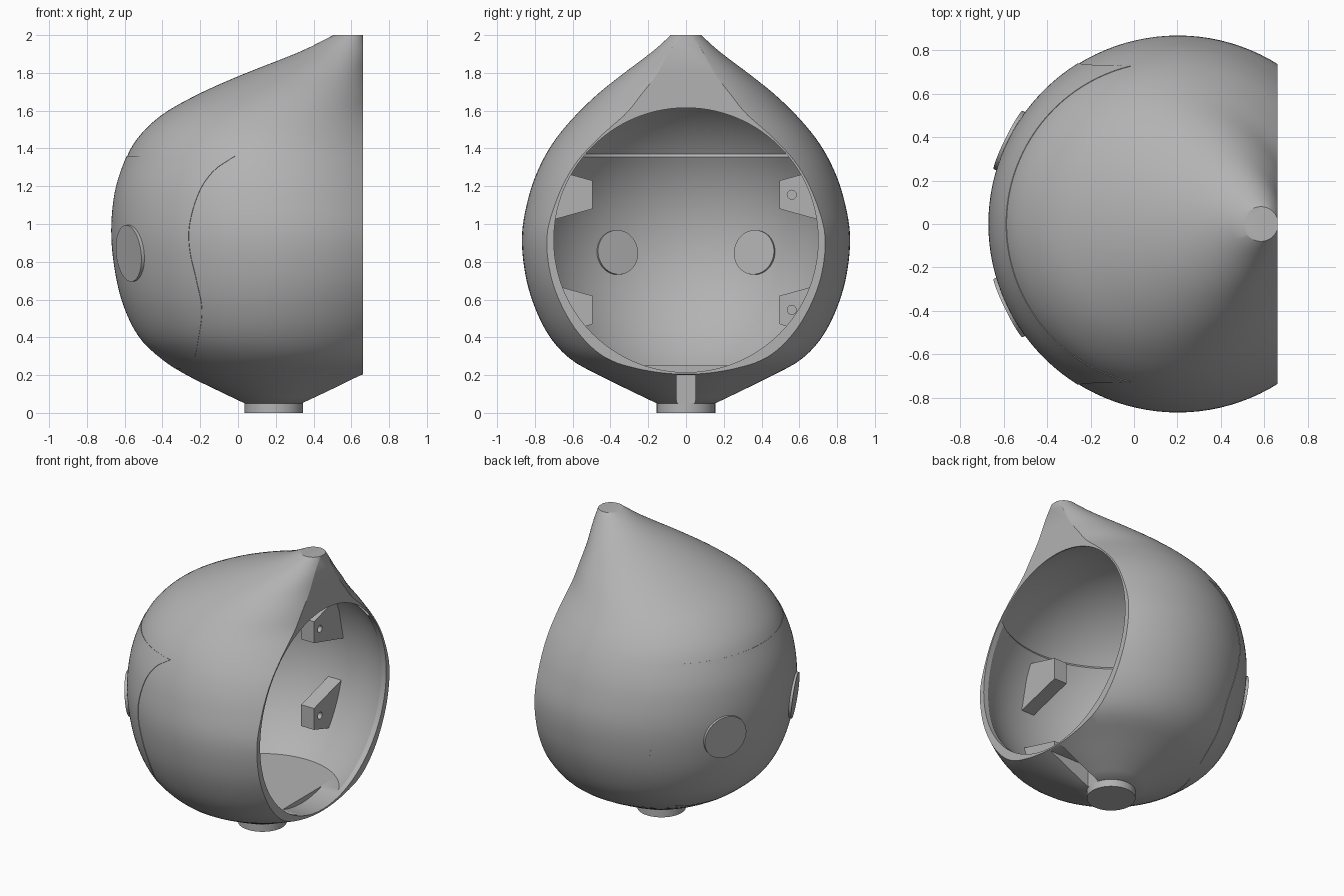
import bpy, bmesh, math
from mathutils import Vector

cube = bpy.data.objects.get("Cube")
if cube:
    bpy.data.objects.remove(cube, do_unlink=True)

grey = bpy.data.materials.new("plain grey")
grey.use_nodes = True
colour = (0.45, 0.45, 0.45, 1)
grey.diffuse_color = colour
grey.node_tree.nodes["Principled BSDF"].inputs["Base Color"].default_value = colour

AXIS = 0.19      # x of the vertical body axis
BACK = 0.662     # x of the flat open back
MID = 0.915      # height of the opening centre

# Outer skin: height, radius, x of the circle centre
SKIN = [(.05, .154, .19), (.12, .30, .19), (.2, .462, .19), (.276, .6, .21),
        (.387, .71, .2), (.545, .795, .2), (.73, .85, .205), (.945, .868, .2),
        (1.155, .83, .178), (1.315, .77, .165), (1.45, .69, .155), (1.58, .58, .18),
        (1.69, .465, .26), (1.79, .34, .36), (1.915, .175, .51), (2, .08, .585)]

# Edge of the face plate: height, x
SEAM = [(.235, -.3), (.27, -.24), (.387, -.21), (.545, -.19), (.705, -.22), (.865, -.255),
        (1.0, -.255), (1.18, -.2), (1.29, -.12), (1.36, -.015)]


def sample(table, z):
    """Smooth interpolation of a table keyed by height."""
    i = 0
    while i < len(table) - 2 and z > table[i + 1][0]:
        i += 1
    a, b = table[i], table[i + 1]
    p, n = table[max(i - 1, 0)], table[min(i + 2, len(table) - 1)]
    h = b[0] - a[0]
    t = min(max((z - a[0]) / h, 0), 1)
    out = []
    for k in range(1, len(a)):
        ma = (b[k] - p[k]) / (b[0] - p[0]) * h
        mb = (n[k] - a[k]) / (n[0] - a[0]) * h
        d = b[k] - a[k]
        out.append(a[k] + t * (ma + t * (3 * d - 2 * ma - mb + t * (ma + mb - 2 * d))))
    return out


def finish(bm, name):
    bmesh.ops.recalc_face_normals(bm, faces=bm.faces)
    mesh = bpy.data.meshes.new(name)
    bm.to_mesh(mesh)
    bm.free()
    mesh.materials.append(grey)
    obj = bpy.data.objects.new(name, mesh)
    bpy.context.collection.objects.link(obj)
    return obj


def loft(name, rings, seg=112):
    """Closed stack of horizontal circles (z, radius, centre x)."""
    bm = bmesh.new()
    rows = []
    for z, r, cx in rings:
        turn = [2 * math.pi * i / seg for i in range(seg)]
        rows.append([bm.verts.new((cx + r * math.cos(a), r * math.sin(a), z)) for a in turn])
    for lo, hi in zip(rows, rows[1:]):
        for i in range(seg):
            j = (i + 1) % seg
            bm.faces.new((lo[i], lo[j], hi[j], hi[i]))
    bm.faces.new(rows[0])
    bm.faces.new(rows[-1])
    return finish(bm, name)


def rod(name, start, direction, radius, length, seg=48):
    """Cylinder from a start point along a direction."""
    d = Vector(direction).normalized()
    bm = bmesh.new()
    bmesh.ops.create_cone(bm, cap_ends=True, segments=seg, radius1=radius,
                          radius2=radius, depth=length)
    m = d.to_track_quat('Z', 'Y').to_matrix().to_4x4()
    m.translation = Vector(start) + d * length / 2
    bm.transform(m)
    return finish(bm, name)


def prism(name, outline, x0, x1):
    """Extrude a (y, z) outline along x."""
    bm = bmesh.new()
    face = bm.faces.new([bm.verts.new((x0, y, z)) for y, z in outline])
    out = bmesh.ops.extrude_face_region(bm, geom=[face])
    verts = [v for v in out["geom"] if isinstance(v, bmesh.types.BMVert)]
    bmesh.ops.translate(bm, verts=verts, vec=(x1 - x0, 0, 0))
    return finish(bm, name)


def apply(obj, mod):
    bpy.context.view_layer.objects.active = obj
    bpy.ops.object.modifier_apply(modifier=mod.name)


def cut(obj, *cutters):
    for c in cutters:
        mod = obj.modifiers.new("cut", 'BOOLEAN')
        mod.operation = 'DIFFERENCE'
        mod.solver = 'EXACT'
        mod.object = c
        apply(obj, mod)


def box(name, x0, x1, w, z0, z1):
    return prism(name, [(-w, z0), (w, z0), (w, z1), (-w, z1)], x0, x1)


helpers, parts = [], []

# Head shell
N = 64
heights = [.05 + 1.95 * i / N for i in range(N + 1)]
shell = loft("head_shell", [(z, *sample(SKIN, z)) for z in heights])
parts.append(shell)

# Hollow: a ball with a flat floor and a small ledge above the face plate
cavity_rings = []
for z0, z1, big in ((.25, 1.355, .825), (1.37, 1.753, .84)):
    t0, t1 = [math.asin((z - MID) / big) for z in (z0, z1)]
    for i in range(33):
        t = t0 + (t1 - t0) * i / 32
        cavity_rings.append((MID + big * math.sin(t), big * math.cos(t), AXIS))
cavity = loft("cavity_cutter", cavity_rings, 96)
opening = rod("opening_cutter", (.5, 0, MID), (1, 0, 0), .70, .5, 112)
back = box("back_cutter", BACK, 2, 2, -1, 3)
notch = box("notch_cutter", .34, 1, .05, .05, .2)
helpers += [cavity, opening, back, notch]
cut(shell, back, cavity, opening, notch)

# Face plate, a thin skin over the front
bm = bmesh.new()
rows = []
for i in range(41):
    z = SEAM[0][0] + (SEAM[-1][0] - SEAM[0][0]) * i / 40
    r, cx = sample(SKIN, z)
    reach = math.acos((cx - sample(SEAM, z)[0]) / r)
    r += .003
    row = []
    for k in range(65):
        a = reach * (k / 32 - 1)
        row.append(bm.verts.new((cx - r * math.cos(a), r * math.sin(a), z)))
    rows.append(row)
for lo, hi in zip(rows, rows[1:]):
    for k in range(64):
        bm.faces.new((lo[k], hi[k], hi[k + 1], lo[k + 1]))
plate = finish(bm, "face_plate")
mid_face = plate.data.polygons[len(plate.data.polygons) // 2]
solid = plate.modifiers.new("thickness", 'SOLIDIFY')
solid.thickness = .01
solid.offset = -1 if mid_face.normal.x < 0 else 1
apply(plate, solid)
parts.append(plate)

# Eye sockets: outer ring, inner boss and a straight bore
for side, word in ((1, "left"), (-1, "right")):
    normal = Vector((-.89, side * .44, -.1)).normalized()
    r, cx = sample(SKIN, .845)
    flat = Vector((normal.x, normal.y, 0)).normalized()
    spot = Vector((cx, 0, .845)) + flat * r
    ring = rod(word + "_eye_ring", spot + normal * .008, -normal, .15, .028, 64)
    boss = rod(word + "_eye_boss", spot - normal * .01, -normal, .118, .045, 64)
    bore = rod(word + "_eye_cutter", (-1, side * .352, .85), (1, 0, 0), .072, .9)
    helpers.append(bore)
    for part in (shell, plate, ring, boss):
        cut(part, bore)
    parts += [ring, boss]

    # Mounting brackets with screw holes
    for level, z, outline in (
            ("upper", 1.155, [(.495, 1.08), (.495, 1.23), (.75, 1.30), (.82, .99)]),
            ("lower", .545, [(.495, .47), (.495, .62), (.82, .71), (.69, .41)])):
        bracket = prism(f"{word}_{level}_bracket", [(side * y, h) for y, h in outline], .145, .245)
        hole = rod("screw_cutter", (.18, side * .56, z), (1, 0, 0), .024, .2, 24)
        helpers.append(hole)
        cut(bracket, hole)
        parts.append(bracket)

# Neck disc with five small holes
disc = rod("neck_disc", (AXIS, 0, 0), (0, 0, 1), .155, .052, 96)
for dx, dy in ((0, 0), (1, 1), (1, -1), (-1, 1), (-1, -1)):
    hole = rod("disc_cutter", (AXIS + dx * .045, dy * .045, -.1), (0, 0, 1), .013, .13, 20)
    helpers.append(hole)
    cut(disc, hole)
parts.append(disc)

# Cutters are spent; shade the parts smooth with crisp edges
for h in helpers:
    bpy.data.objects.remove(h, do_unlink=True)
bpy.ops.object.select_all(action='DESELECT')
for p in parts:
    p.select_set(True)
bpy.context.view_layer.objects.active = shell
bpy.ops.object.shade_smooth_by_angle(angle=math.radians(30))
